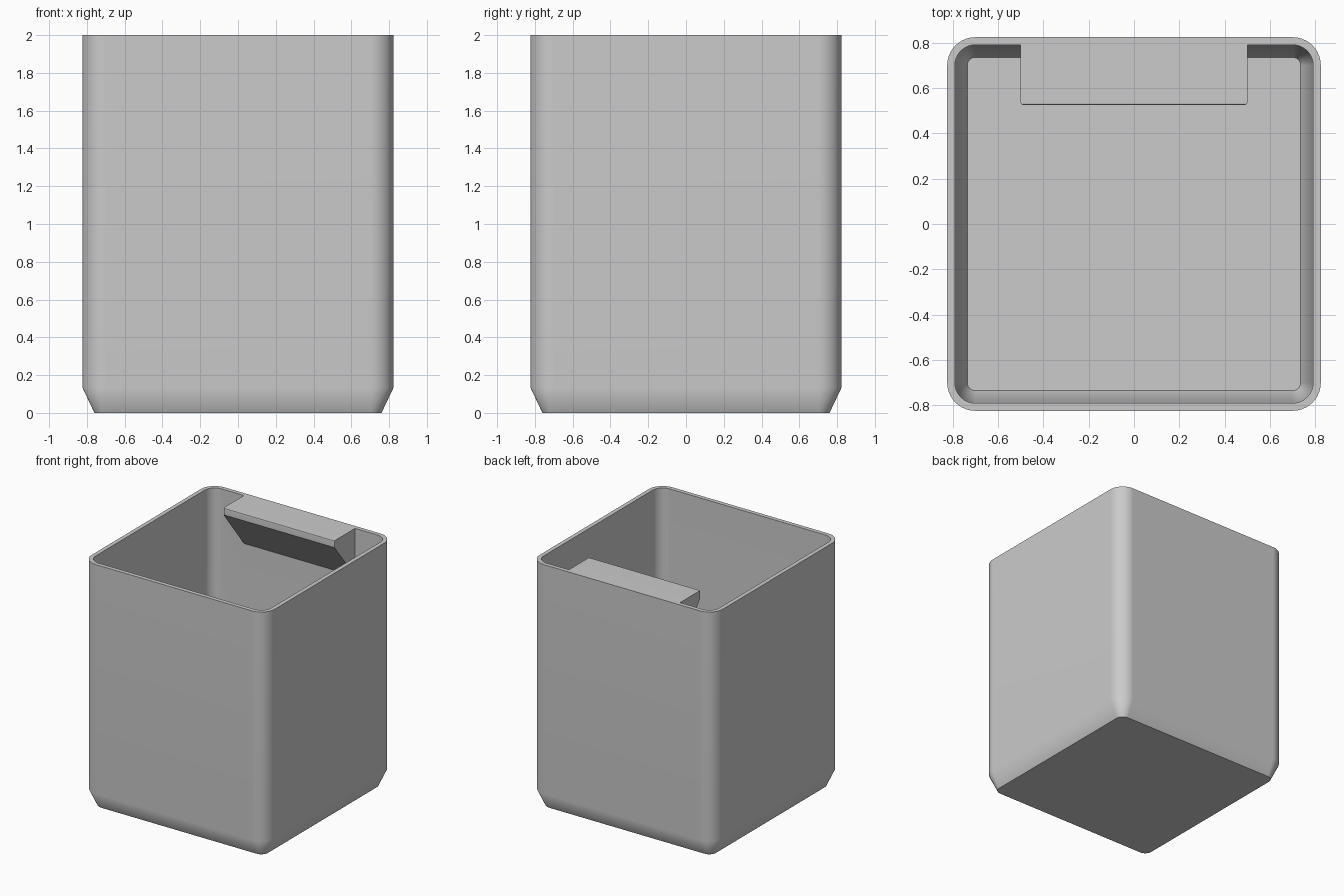
import bpy, bmesh, math

cube = bpy.data.objects.get("Cube")
if cube:
    bpy.data.objects.remove(cube, do_unlink=True)

# Single grey material
grey = bpy.data.materials.new("plain grey")
grey.use_nodes = True
colour = (0.6, 0.6, 0.6, 1)
grey.diffuse_color = colour
grey.node_tree.nodes["Principled BSDF"].inputs["Base Color"].default_value = colour

CORNER = 0.70    # centre of every rounded corner
STEPS = 10       # segments per corner


def add_object(name, bm):
    bmesh.ops.recalc_face_normals(bm, faces=bm.faces)
    mesh = bpy.data.meshes.new(name)
    bm.to_mesh(mesh)
    bm.free()
    mesh.materials.append(grey)
    obj = bpy.data.objects.new(name, mesh)
    bpy.context.collection.objects.link(obj)
    return obj


def rounded_ring(bm, half, z):
    """Rounded square loop of vertices with the given half width."""
    radius = half - CORNER
    ring = []
    for quarter, (sx, sy) in enumerate([(1, 1), (-1, 1), (-1, -1), (1, -1)]):
        for i in range(STEPS + 1):
            a = math.pi / 2 * (quarter + i / STEPS)
            ring.append(bm.verts.new((sx * CORNER + radius * math.cos(a),
                                      sy * CORNER + radius * math.sin(a), z)))
    return ring


# Open container: base, chamfer, outer wall, rim, inner wall, floor
bm = bmesh.new()
profile = [(0.76, 0), (0.824, 0.135), (0.824, 2),
           (0.79, 2), (0.79, 0.145), (0.735, 0.03)]
rings = [rounded_ring(bm, half, z) for half, z in profile]
for low, high in zip(rings, rings[1:]):
    for i in range(len(low)):
        j = (i + 1) % len(low)
        bm.faces.new((low[i], low[j], high[j], high[i]))
bm.faces.new(rings[0])
bm.faces.new(rings[-1])
container = add_object("container", bm)

# Ledge inside the back wall, sloped underneath
bm = bmesh.new()
section = [(0.525, 2), (0.525, 1.945), (0.79, 1.61), (0.806, 1.61), (0.806, 2)]
side = bm.faces.new([bm.verts.new((-0.5, y, z)) for y, z in section])
grown = bmesh.ops.extrude_face_region(bm, geom=[side])
moved = [v for v in grown["geom"] if isinstance(v, bmesh.types.BMVert)]
bmesh.ops.translate(bm, verts=moved, vec=(1, 0, 0))
front = [e for e in bm.edges if all(v.co.y < 0.53 for v in e.verts)
         and any(v.co.z > 1.99 for v in e.verts)]
bmesh.ops.bevel(bm, geom=front, offset=0.01, segments=2, profile=0.5,
                affect='EDGES')
ledge = add_object("ledge", bm)

# Fuse the ledge into the container
bpy.context.view_layer.objects.active = container
container.select_set(True)
union = container.modifiers.new("join ledge", 'BOOLEAN')
union.operation = 'UNION'
union.solver = 'EXACT'
union.object = ledge
bpy.ops.object.modifier_apply(modifier=union.name)
bpy.data.objects.remove(ledge, do_unlink=True)

# Soft corners and chamfer, crisp rim and base
bpy.ops.object.shade_smooth_by_angle(angle=math.radians(32))
weighted = container.modifiers.new("flat wall normals", 'WEIGHTED_NORMAL')
weighted.keep_sharp = True
